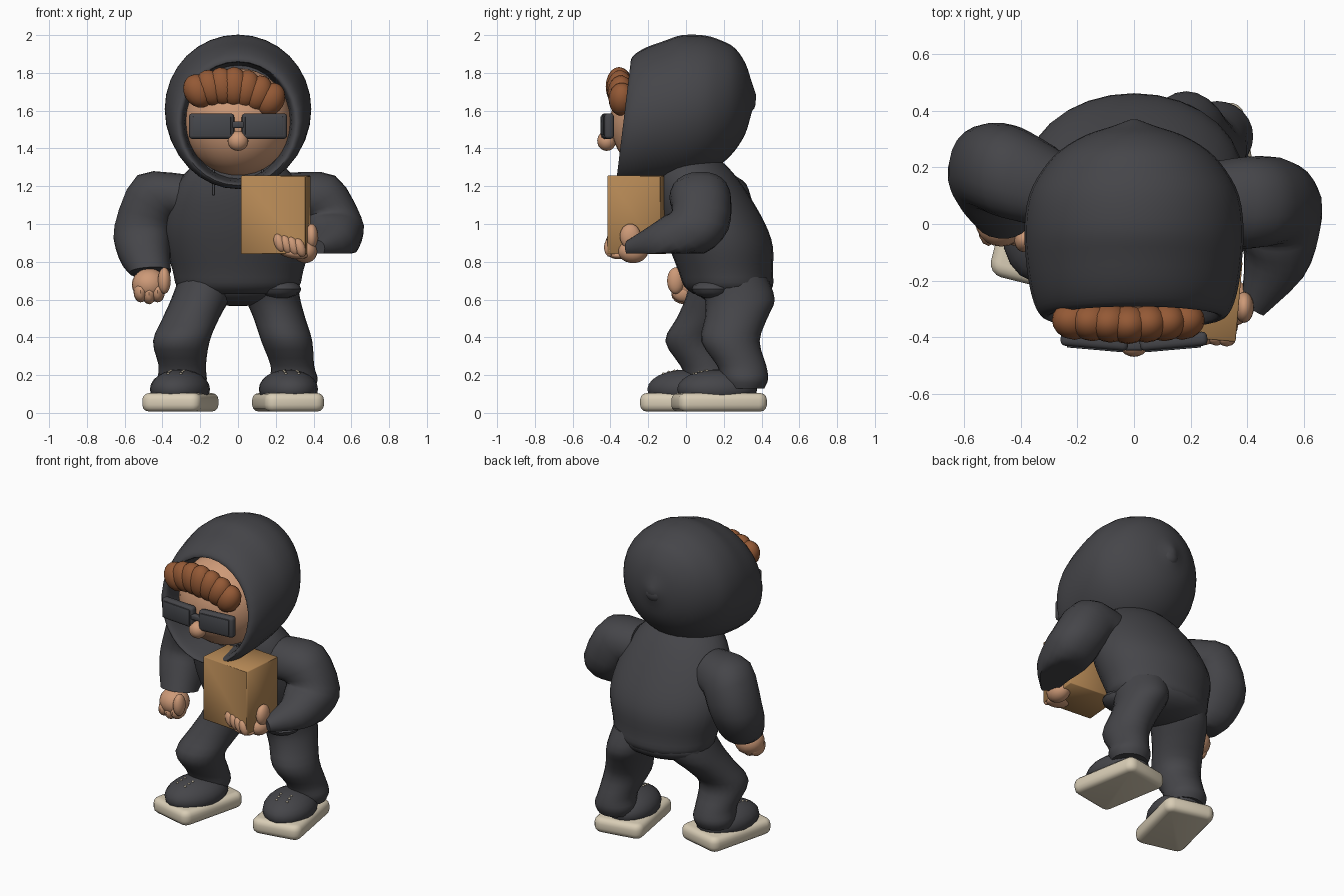
import bpy, bmesh, math
from mathutils import Vector, Matrix, Euler

cube = bpy.data.objects.get("Cube")
if cube:
    bpy.data.objects.remove(cube, do_unlink=True)


def material(name, rgb):
    m = bpy.data.materials.new(name)
    m.use_nodes = True
    m.diffuse_color = (*rgb, 1)
    bsdf = next(n for n in m.node_tree.nodes if n.type == "BSDF_PRINCIPLED")
    bsdf.inputs["Base Color"].default_value = (*rgb, 1)
    bsdf.inputs["Roughness"].default_value = 0.8
    return m


CLOTH = material("charcoal cloth", (0.06, 0.06, 0.067))
LENS = material("dark glass", (0.06, 0.063, 0.072))
SKIN = material("skin", (0.61, 0.32, 0.185))
HAIR = material("ginger hair", (0.295, 0.1, 0.036))
CARD = material("cardboard", (0.46, 0.245, 0.09))
CREAM = material("cream rubber", (0.69, 0.61, 0.465))
made = []


def finish(name, bm, mat):
    bmesh.ops.recalc_face_normals(bm, faces=bm.faces)
    mesh = bpy.data.meshes.new(name)
    bm.to_mesh(mesh)
    bm.free()
    mesh.materials.append(mat)
    ob = bpy.data.objects.new(name, mesh)
    bpy.context.collection.objects.link(ob)
    made.append(ob)
    return ob


def place(loc, size, rot=(0, 0, 0)):
    turn = Euler([math.radians(a) for a in rot]).to_matrix().to_4x4()
    return Matrix.Translation(loc) @ turn @ Matrix.Diagonal((*size, 1))


def ball(name, mat, loc, radii, rot=(0, 0, 0), seg=20):
    bm = bmesh.new()
    bmesh.ops.create_uvsphere(bm, u_segments=seg, v_segments=seg // 2 + 2,
                              radius=1, matrix=place(loc, radii, rot))
    return finish(name, bm, mat)


def block(name, mat, loc, size, rot=(0, 0, 0), bevel=0.01, seg=2, plan=0):
    """Rounded box; plan first rounds the upright corners."""
    bm = bmesh.new()
    bmesh.ops.create_cube(bm, size=1, matrix=place((0, 0, 0), size))
    if plan:
        upright = [e for e in bm.edges
                   if abs(e.verts[0].co.z - e.verts[1].co.z) > size[2] / 2]
        bmesh.ops.bevel(bm, geom=upright, offset=plan, segments=4,
                        profile=0.5, affect="EDGES")
        edges = [e for e in bm.edges
                 if abs(e.verts[0].co.z - e.verts[1].co.z) < 0.001]
    else:
        edges = bm.edges[:]
    bmesh.ops.bevel(bm, geom=edges, offset=bevel, segments=seg,
                    profile=0.5, affect="EDGES")
    bm.transform(place(loc, (1, 1, 1), rot))
    return finish(name, bm, mat)


def loft(name, mat, sections, n=24, steps=3, floor=0.0, power=1.0):
    """Skin over smoothly interpolated ellipses (centre, u, v); power < 1 squares them."""
    def spline(a, b, c, d, t):
        return (b * 2 + (c - a) * t + (a * 2 - b * 5 + c * 4 - d) * t * t
                + (b * 3 - a - c * 3 + d) * t ** 3) * 0.5

    def soften(w):
        return math.copysign(abs(w) ** power, w)
    last = len(sections) - 1
    rings = []
    for i in range(last):
        quad = [sections[max(0, min(last, i + k))] for k in (-1, 0, 1, 2)]
        for s in range(steps):
            rings.append([spline(*[q[p] for q in quad], s / steps) for p in range(3)])
    rings.append(sections[-1])
    bm = bmesh.new()
    loops = []
    for c, u, v in rings:
        loop = []
        for k in range(n):
            a = math.tau * k / n
            p = c + u * soften(math.cos(a)) + v * soften(math.sin(a))
            p.z = max(p.z, floor)
            loop.append(bm.verts.new(p))
        loops.append(loop)
    for a, b in zip(loops, loops[1:]):
        for k in range(n):
            bm.faces.new((a[k], a[k - 1], b[k - 1], b[k]))
    bm.faces.new(loops[0])
    bm.faces.new(loops[-1])
    return finish(name, bm, mat)


def level(rows):
    """Level rings from rows of z, x, y, rx, ry."""
    return [(Vector((x, y, z)), Vector((rx, 0, 0)), Vector((0, ry, 0)))
            for z, x, y, rx, ry in rows]


def limb(rows):
    """Rings square to each direction, without twist."""
    out, u = [], Vector((0, 1, 0))
    for centre, direction, r in rows:
        d = Vector(direction).normalized()
        u = (u - d * u.dot(d)).normalized()
        out.append((Vector(centre), u * r, d.cross(u) * r))
    return out


# Hoodie body
loft("hoodie_body", CLOTH, level([
    (0.63, 0, 0.23, 0.27, 0.19), (0.67, 0, 0.225, 0.325, 0.235),
    (0.75, 0, 0.21, 0.345, 0.25), (0.88, 0, 0.185, 0.38, 0.275),
    (1.0, 0, 0.145, 0.385, 0.275), (1.15, 0, 0.085, 0.35, 0.25),
    (1.27, 0, 0.04, 0.28, 0.21), (1.34, 0, 0.02, 0.2, 0.16)]), n=28)

# Hood, from the lining round the rim to the gathered back
hood_rows = [(-0.12, 1.54, 0.27, 0.30), (-0.28, 1.54, 0.285, 0.315),
             (-0.33, 1.535, 0.305, 0.325), (-0.315, 1.545, 0.337, 0.35),
             (-0.25, 1.56, 0.363, 0.375), (-0.15, 1.583, 0.38, 0.388),
             (-0.02, 1.61, 0.388, 0.39), (0.1, 1.63, 0.372, 0.368),
             (0.19, 1.645, 0.325, 0.325), (0.26, 1.66, 0.262, 0.27),
             (0.315, 1.665, 0.17, 0.185), (0.345, 1.67, 0.08, 0.09),
             (0.37, 1.67, 0.012, 0.015)]
loft("hood", CLOTH, [(Vector((0, y, z)), Vector((rx, 0, 0)),
                      Vector((0, 0.04 if y < -0.1 else 0, rz)))
                     for y, z, rx, rz in hood_rows], n=32)
ball("hood_gather", CLOTH, (0, 0.335, 1.645), (0.06, 0.035, 0.05), seg=10)
for side, name in ((1, "left"), (-1, "right")):
    block(name + "_drawstring", CLOTH, (0.13 * side, -0.2, 1.22),
          (0.014, 0.014, 0.14), (-12, 0, 0), 0.004)

# Sleeves
loft("right_sleeve", CLOTH, limb([
    ((-0.25, 0.11, 1.13), (-1, 0.1, -0.2), 0.135),
    ((-0.42, 0.175, 1.145), (-0.7, 0.1, -0.7), 0.16),
    ((-0.50, 0.20, 0.98), (-0.05, -0.1, -1), 0.155),
    ((-0.495, 0.13, 0.84), (0.1, -0.45, -0.9), 0.138),
    ((-0.465, 0.055, 0.745), (0.05, -0.25, -1), 0.11)]), power=0.9)
loft("left_sleeve", CLOTH, limb([
    ((0.25, 0.07, 1.13), (1, 0, -0.2), 0.145),
    ((0.40, 0.075, 1.14), (0.7, 0, -0.7), 0.163),
    ((0.495, 0.075, 1.02), (0.1, -0.3, -0.9), 0.158),
    ((0.51, -0.01, 0.94), (-0.05, -0.65, -0.7), 0.148),
    ((0.495, -0.15, 0.89), (-0.3, -0.9, -0.3), 0.11),
    ((0.42, -0.30, 0.87), (-0.5, -0.85, -0.1), 0.045)]), floor=0.845, power=0.9)

# Trousers
ball("trouser_seat", CLOTH, (0, 0.25, 0.67), (0.32, 0.205, 0.105))
loft("left_trouser_leg", CLOTH, level([
    (0.72, 0.15, 0.24, 0.16, 0.19), (0.6, 0.185, 0.285, 0.145, 0.185),
    (0.5, 0.22, 0.265, 0.137, 0.165), (0.38, 0.258, 0.235, 0.135, 0.155),
    (0.25, 0.288, 0.295, 0.115, 0.13), (0.18, 0.295, 0.31, 0.127, 0.125),
    (0.13, 0.295, 0.31, 0.11, 0.105)]))
loft("right_trouser_leg", CLOTH, level([
    (0.72, -0.15, 0.22, 0.16, 0.19), (0.6, -0.2, 0.18, 0.155, 0.185),
    (0.5, -0.25, 0.11, 0.15, 0.16), (0.38, -0.30, 0.035, 0.15, 0.145),
    (0.25, -0.295, 0.1, 0.125, 0.13), (0.18, -0.295, 0.125, 0.13, 0.125),
    (0.13, -0.295, 0.125, 0.115, 0.105)]))
ball("hem_fold", CLOTH, (0.22, 0.14, 0.655), (0.115, 0.11, 0.05), seg=12)

# Shoes: sole, upper and eyelets, turned outwards
for name, x, y, turn in (("left", 0.265, 0.175, 10), ("right", -0.305, 0.015, -14)):
    spin = Matrix.Rotation(math.radians(turn), 3, "Z")

    def on_foot(dx, dy, z):
        return Vector((x, y, z)) + spin @ Vector((dx, dy, 0))
    block(name + "_sole", CREAM, (x, y, 0.056), (0.32, 0.475, 0.098),
          (0, 0, turn), 0.035, 3, plan=0.05)
    ball(name + "_shoe", CLOTH, on_foot(0, -0.01, 0.125),
         (0.155, 0.215, 0.105), (0, 0, turn))
    for dx in (-0.035, 0.035):
        for row in range(3):
            dy = -0.13 + row * 0.03
            dome = math.sqrt(1 - (dx / 0.155) ** 2 - ((dy + 0.01) / 0.215) ** 2)
            ball(name + "_eyelet", CREAM, on_foot(dx, dy, 0.125 + 0.105 * dome),
                 (0.008, 0.008, 0.006), seg=8)

# Face, nose and glasses
ball("face", SKIN, (0, -0.13, 1.54), (0.285, 0.27, 0.285), seg=32)
ball("nose", SKIN, (0, -0.42, 1.44), (0.055, 0.05, 0.053))
for side, name in ((1, "left"), (-1, "right")):
    block(name + "_glasses_frame", CLOTH, (0.14 * side, -0.415, 1.518),
          (0.24, 0.05, 0.135), (0, 0, 5 * side), 0.018, 3)
    block(name + "_lens", LENS, (0.138 * side, -0.441, 1.52),
          (0.2, 0.009, 0.1), (0, 0, 5 * side), 0.003)
block("glasses_bridge", CLOTH, (0, -0.43, 1.525), (0.07, 0.035, 0.035), bevel=0.008)

# Rolled fringe, a fan of broad overlapping locks
for i in range(7):
    t = i / 3 - 1
    ball("hair_lock", HAIR,
         (-0.02 + 0.19 * t, -0.355 + 0.015 * abs(t), 1.727 - 0.045 * t * t - 0.022 * t),
         (0.076, 0.07, 0.104 - 0.012 * abs(t)), (0, 30 * t, 0), seg=16)

# Box
block("carried_box", CARD, (0.2, -0.26, 1.048), (0.345, 0.285, 0.415),
      (0, 0, -5), 0.004, 1)

# Hands
ball("left_palm", SKIN, (0.355, -0.28, 0.855), (0.065, 0.08, 0.062))
ball("left_thumb", SKIN, (0.39, -0.295, 0.935), (0.034, 0.055, 0.066))
for i in range(4):
    ball("left_finger", SKIN, (0.22 + i * 0.036, -0.395 - i * 0.003, 0.9 - i * 0.008),
         (0.03, 0.03, 0.052), (0, -20, 0), seg=12)
ball("left_knuckles", SKIN, (0.29, -0.36, 0.845), (0.08, 0.055, 0.028), (0, 10, 0))
ball("right_palm", SKIN, (-0.47, 0.01, 0.68), (0.092, 0.09, 0.085))
ball("right_thumb", SKIN, (-0.39, -0.055, 0.7), (0.034, 0.045, 0.07))
for i in range(3):
    ball("right_finger", SKIN, (-0.515 + i * 0.045, -0.01, 0.64 - 0.01 * (i % 2)),
         (0.038, 0.068, 0.055), seg=12)

# Smooth shading with crisp corners
bpy.ops.object.select_all(action="DESELECT")
for ob in made:
    ob.select_set(True)
bpy.context.view_layer.objects.active = made[0]
bpy.ops.object.shade_smooth_by_angle(angle=math.radians(45))
